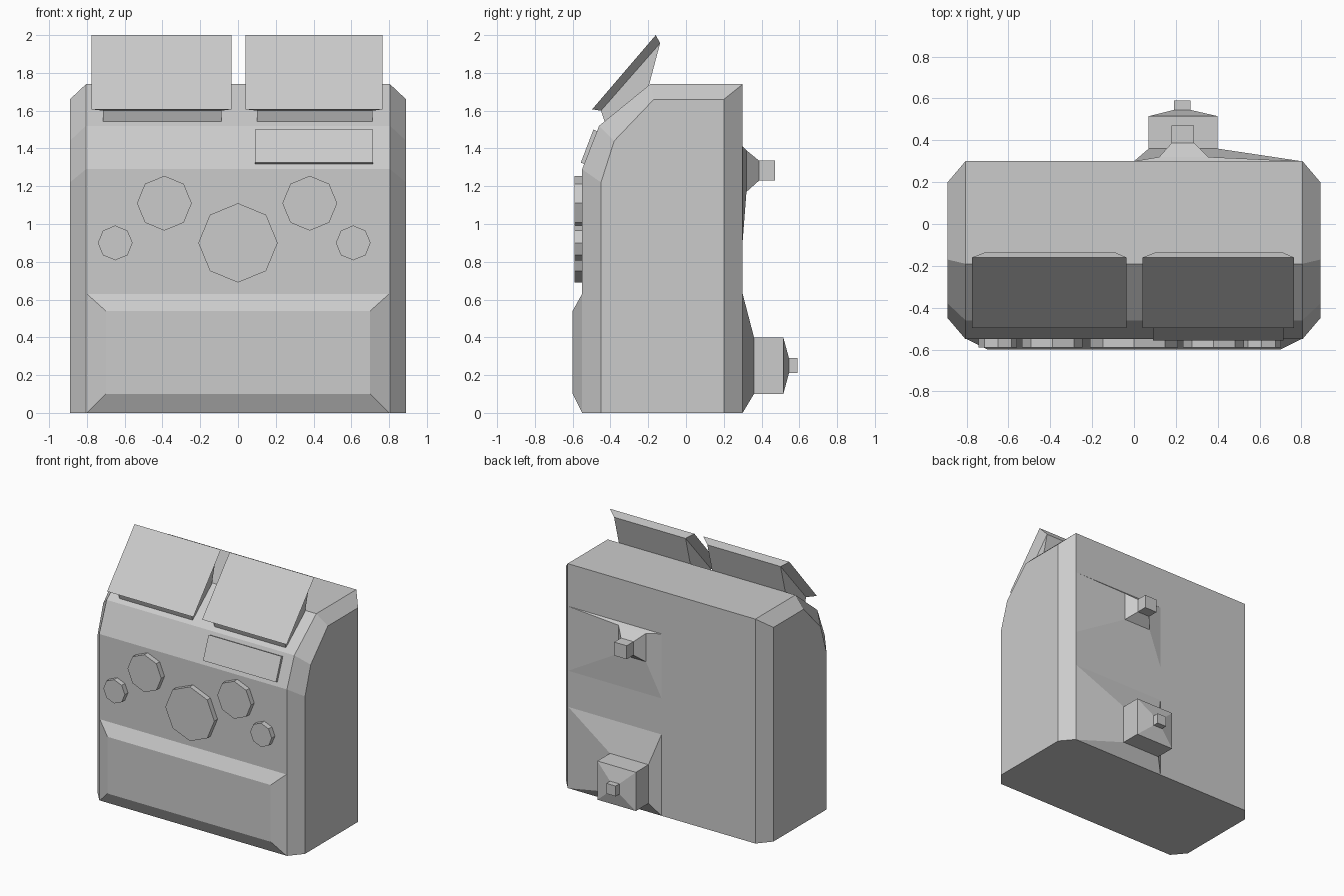
import bpy, bmesh, math
from mathutils import Vector

cube = bpy.data.objects.get("Cube")
if cube:
    bpy.data.objects.remove(cube, do_unlink=True)

grey = bpy.data.materials.new("light_grey")
grey.use_nodes = True
grey.diffuse_color = (0.6, 0.6, 0.6, 1)
grey.node_tree.nodes["Principled BSDF"].inputs["Base Color"].default_value = (0.6, 0.6, 0.6, 1)


def loft(name, rings):
    """Closed solid through rings of equal point count, capped at both ends."""
    bm = bmesh.new()
    loops = [[bm.verts.new(p) for p in ring] for ring in rings]
    for a, b in zip(loops, loops[1:]):
        for i in range(len(a)):
            j = (i + 1) % len(a)
            bm.faces.new((a[i], a[j], b[j], b[i]))
    bm.faces.new(loops[0])
    bm.faces.new(loops[-1])
    bmesh.ops.recalc_face_normals(bm, faces=bm.faces)
    mesh = bpy.data.meshes.new(name)
    bm.to_mesh(mesh)
    bm.free()
    mesh.materials.append(grey)
    obj = bpy.data.objects.new(name, mesh)
    bpy.context.collection.objects.link(obj)
    return obj


def section(x, profile):
    return [(x, y, z) for y, z in profile]


def upright(y, x0, x1, z0, z1):
    """Rectangle facing along y."""
    return [(x0, y, z0), (x1, y, z0), (x1, y, z1), (x0, y, z1)]


def slanted(x0, x1, low, high):
    """Rectangle spanning x between a low and a high (y, z) edge."""
    return [(x0, *low), (x1, *low), (x1, *high), (x0, *high)]


# Main cabinet: wide centre profile with chamfered side profiles
centre = [(-0.55, 0), (-0.55, 1.29), (-0.46, 1.52), (-0.19, 1.74), (0.3, 1.74), (0.3, 0)]
side = [(-0.45, 0), (-0.45, 1.22), (-0.38, 1.44), (-0.17, 1.66), (0.2, 1.66), (0.2, 0)]
loft("cabinet", [section(-0.89, side), section(-0.805, centre),
                 section(0.805, centre), section(0.89, side)])

# Raised lower front panel
loft("lower_panel", [upright(-0.55, -0.8, 0.8, 0, 0.63),
                     upright(-0.6, -0.7, 0.7, 0.1, 0.54)])

# Octagonal dials
dials = {"centre_dial": (0, 0.9, 0.21),
         "right_dial": (-0.39, 1.11, 0.145), "left_dial": (0.38, 1.11, 0.145),
         "right_small_dial": (-0.65, 0.9, 0.092), "left_small_dial": (0.61, 0.9, 0.092)}
for name, (cx, cz, r) in dials.items():
    angles = [i * math.tau / 8 for i in range(8)]
    loft(name, [[(cx + r * math.cos(a), y, cz + r * math.sin(a)) for a in angles]
                for y in (-0.54, -0.59)])

# Display plate on the sloping front
loft("display_plate", [slanted(0.09, 0.715, (-0.52, 1.31), (-0.455, 1.485)),
                       slanted(0.09, 0.715, (-0.557, 1.325), (-0.49, 1.5))])

# Tilted top flaps with tapered backs and wedge mounts
for name, x0, x1 in (("right_flap", -0.775, -0.035), ("left_flap", 0.04, 0.765)):
    a, b = x0 + 0.06, x1 - 0.052
    loft(name, [slanted(x0, x1, (-0.497, 1.607), (-0.16, 2.0)),
                slanted(a, b, (-0.45, 1.6), (-0.137, 1.957)),
                slanted(a, b, (-0.43, 1.54), (-0.2, 1.72))])

# Lower rear connector
loft("lower_connector", [upright(0.3, 0, 0.8, 0, 0.63),
                         upright(0.36, 0.07, 0.4, 0.1, 0.4),
                         upright(0.515, 0.07, 0.4, 0.1, 0.4),
                         upright(0.545, 0.19, 0.27, 0.21, 0.29),
                         upright(0.59, 0.19, 0.27, 0.21, 0.29)])

# Upper rear connector
loft("upper_connector", [upright(0.3, 0, 0.8, 0.91, 1.41),
                         upright(0.32, 0.12, 0.355, 1.17, 1.39),
                         upright(0.387, 0.18, 0.287, 1.23, 1.335),
                         upright(0.47, 0.18, 0.287, 1.23, 1.335)])
